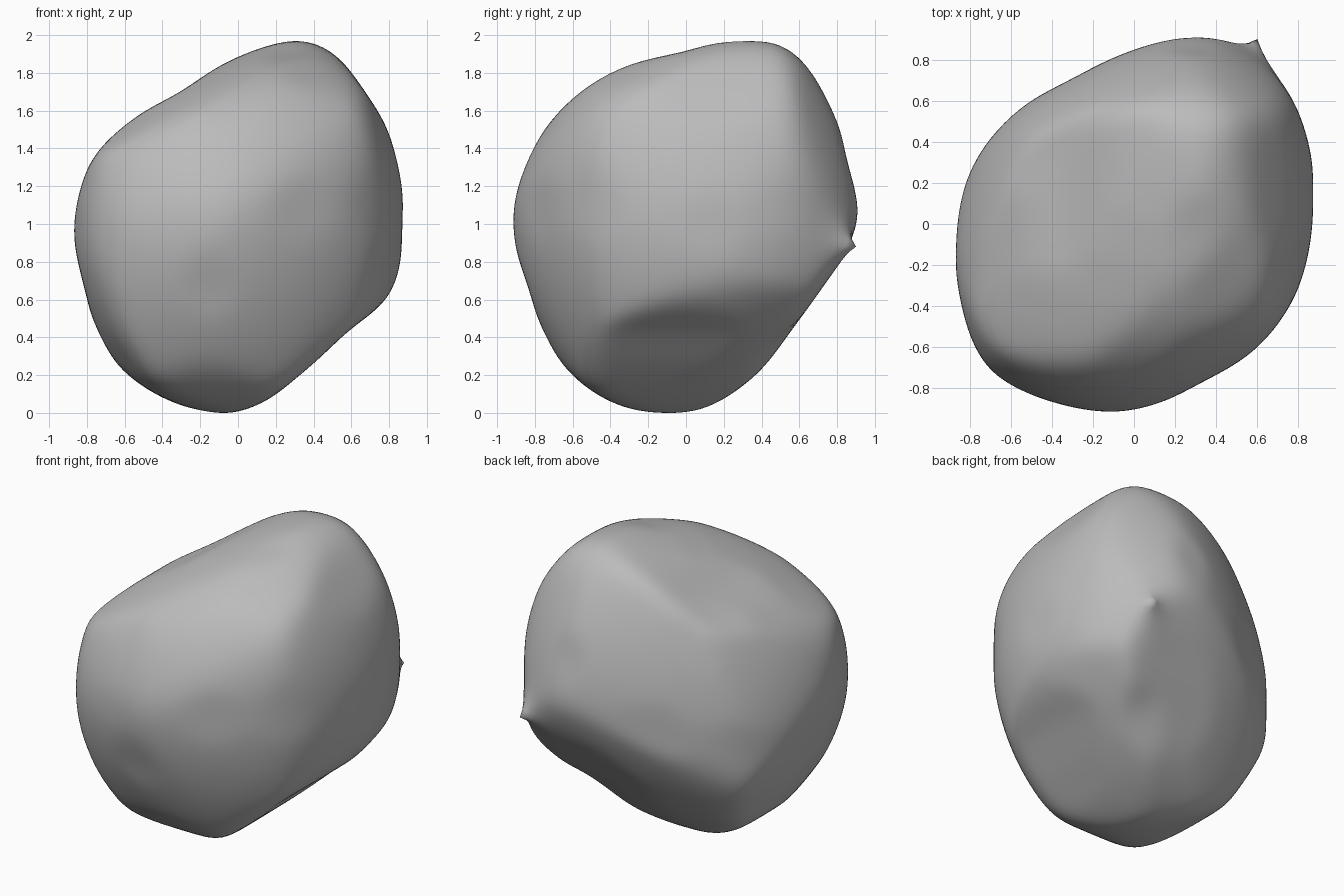
import bpy, bmesh, math
from mathutils import Vector

cube = bpy.data.objects.get("Cube")
if cube:
    bpy.data.objects.remove(cube, do_unlink=True)

# Outlines of the boulder around its middle: sixteen even radii, counter-clockwise
FRONT = [.87, .92, .97, 1.05, .89, .77, .79, .85, .87, .88, .97, 1, 1, .86, .81, .89]
SIDE = [.91, .92, 1.03, 1.08, .92, .9, .9, .91, .92, .9, .98, 1.02, 1, .89, .79, .8]
PLAN = [.87, .93, 1, 1, .85, .77, .79, .83, .87, .92, 1, .95, .91, .84, .85, .86]
FRONT_CORNER = [1, 1.03, 1.09, 1.13, .86, .79, .87, .96,
                .99, 1.03, 1.06, 1.07, .99, .86, .86, .95]
BACK_CORNER = [1.01, .98, .93, .95, .93, 1, 1.07, 1.04,
               .99, 1.01, .84, .86, .98, 1.03, .97, .99]
UNDER_CORNER = [.81, .79, .86, 1.04, 1.17, 1.08, .98, .92,
                .87, .86, .92, 1.04, 1.08, 1.04, .94, .9]

X, Y, Z = Vector((1, 0, 0)), Vector((0, 1, 0)), Vector((0, 0, 1))


def tilted(x, y, degrees):
    """Right and up axes of a plane facing the corner (x, y), tipped by an angle."""
    facing = Vector((x, y, 0)).normalized()
    tip = math.radians(degrees)
    return Z.cross(facing), Z * math.cos(tip) - facing * math.sin(tip)


OUTLINES = [
    (X, Z, FRONT),
    (Y, Z, SIDE),
    (X, Y, PLAN),
    (*tilted(.8, -1, 30), FRONT_CORNER),
    (*tilted(-.8, 1, 30), BACK_CORNER),
    (*tilted(.8, 1, -30), UNDER_CORNER),
]


def outline_radius(radii, angle):
    """Smooth closed curve through the radii of one outline."""
    count = len(radii)
    place = (angle / math.tau) % 1 * count
    i = int(place)
    t = place - i
    a, b, c, d = (radii[(i + k) % count] for k in (-1, 0, 1, 2))
    return b + t / 2 * (c - a + t * (2 * a - 5 * b + 4 * c - d + t * (3 * (b - c) + d - a)))


def outline_limit(direction):
    """Farthest distance along a direction that stays inside every outline."""
    limits = []
    for right, up, radii in OUTLINES:
        u, v = direction.dot(right), direction.dot(up)
        limits.append(outline_radius(radii, math.atan2(v, u)) / max(math.hypot(u, v), 1e-6))
    return min(limits)


def tangent_planes(steps=24, samples=180):
    """Normals and distances of the planes that touch the outlines."""
    planes = []
    for right, up, radii in OUTLINES:
        ring = [math.tau * i / samples for i in range(samples)]
        curve = [(a, outline_radius(radii, a)) for a in ring]
        for i in range(steps):
            turn = math.tau * (i + .5) / steps
            reach = max(r * math.cos(turn - a) for a, r in curve)
            planes.append((right * math.cos(turn) + up * math.sin(turn), reach))
    return planes


def solve(rows):
    """Gaussian elimination on a positive definite system with its right side appended."""
    size = len(rows)
    for i in range(size):
        head = rows[i]
        for j in range(i + 1, size):
            f = rows[j][i] / head[i]
            rows[j][i:] = [p - f * q for p, q in zip(rows[j][i:], head[i:])]
    result = [0] * size
    for i in reversed(range(size)):
        known = sum(rows[i][j] * result[j] for j in range(i + 1, size))
        result[i] = (rows[i][size] - known) / rows[i][i]
    return result


def kernel(a, b):
    return math.exp(5 * (a.dot(b) - 1))


# Blend the tangent planes smoothly over all directions
planes = tangent_planes()
mean = sum(reach for _, reach in planes) / len(planes)
system = [[kernel(n, m) + (.005 if i == j else 0) for j, (m, _) in enumerate(planes)]
          + [reach - mean] for i, (n, reach) in enumerate(planes)]
weights = solve(system)


def plane_distance(n):
    return mean + sum(w * kernel(n, m) for w, (m, _) in zip(weights, planes))


probe = bmesh.new()
bmesh.ops.create_icosphere(probe, subdivisions=5, radius=1)
normals = [v.co.normalized() for v in probe.verts]
probe.free()
facets = [n / plane_distance(n) for n in normals]

# Boulder body
bm = bmesh.new()
bmesh.ops.create_icosphere(bm, subdivisions=6, radius=1)
for v in bm.verts:
    direction = v.co.normalized()
    rounded = 1 / max(map(direction.dot, facets))
    v.co = direction * min(rounded, outline_limit(direction))
for _ in range(10):
    bmesh.ops.smooth_vert(bm, verts=bm.verts, factor=0.5,
                          use_axis_x=True, use_axis_y=True, use_axis_z=True)

# Stand it on the ground
bmesh.ops.translate(bm, verts=bm.verts, vec=-Z * min(v.co.z for v in bm.verts))

# Small pointed nub at the back
tip = Vector((.6, .9, .88))
base = min((v.co.copy() for v in bm.verts), key=lambda co: (co - tip).length)
for v in bm.verts:
    v.co += (tip - base) * math.exp(-(v.co - base).length / 0.07)

mesh = bpy.data.meshes.new("boulder")
bm.to_mesh(mesh)
bm.free()
boulder = bpy.data.objects.new("boulder", mesh)
bpy.context.collection.objects.link(boulder)
mesh.polygons.foreach_set("use_smooth", [True] * len(mesh.polygons))

# Plain grey stone
stone = bpy.data.materials.new("grey_stone")
stone.use_nodes = True
grey = (.5, .5, .5, 1)
stone.diffuse_color = grey
stone.node_tree.nodes["Principled BSDF"].inputs["Base Color"].default_value = grey
mesh.materials.append(stone)
